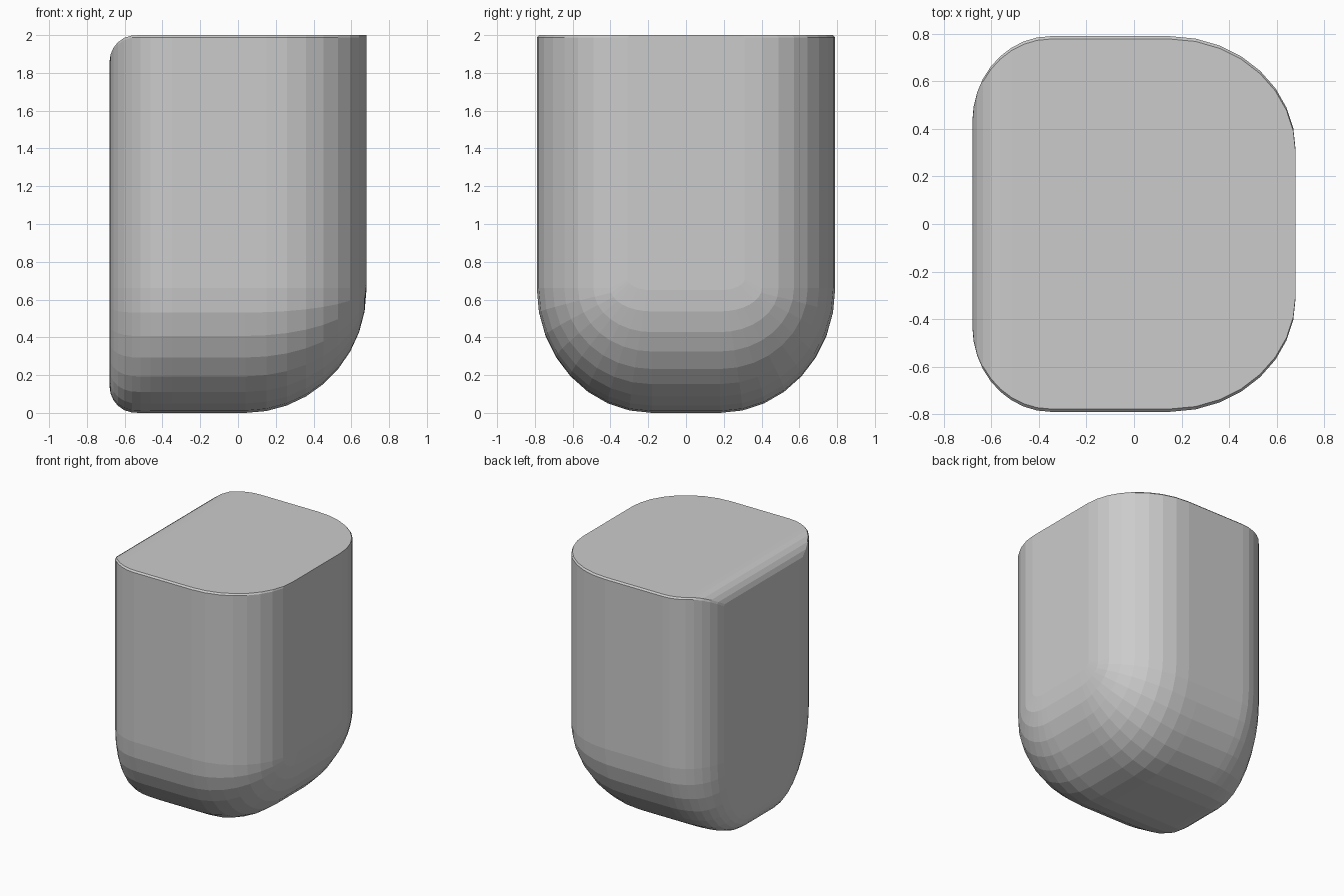
import bpy, bmesh
from math import sin, cos, pi, sqrt

if "Cube" in bpy.data.objects:
    bpy.data.objects.remove(bpy.data.objects["Cube"])


def inset(x, start, rx, r):
    """How far an elliptical fillet has moved inward at distance x past its start."""
    t = min(max((x - start) / rx, 0), 1)
    return r * (1 - sqrt(1 - t * t))


def section(x):
    """U-shaped outline in the y-z plane at position x."""
    side = inset(x, 0.15, 0.53, 0.48) + inset(-x, 0.35, 0.33, 0.36)
    low = inset(x, 0.04, 0.64, 0.65) + inset(-x, 0.54, 0.14, 0.14)
    h = 0.79 - side
    top = 2 - inset(-x, 0.54, 0.14, 0.14)
    ry = max(0.61 - side, 0.06)
    rz = max(0.66 - low, 0.06)
    half = [(h - 0.012, top), (h, top - 0.012)]
    for i in range(9):
        a = i * pi / 16
        half.append((h - ry + ry * cos(a), low + rz - rz * sin(a)))
    return half + [(-y, z) for y, z in reversed(half)]


# Stations along x: tight fillet on the left, broad round on the right
xs = [-0.35 - 0.33 * sin(a * pi / 18) for a in range(9, 0, -1)]
xs += [-0.35, 0.04]
xs += [0.04 + 0.64 * sin(a * pi / 18) for a in range(1, 10)]

bm = bmesh.new()
rings = [[bm.verts.new((x, y, z)) for y, z in section(x)] for x in xs]
n = len(rings[0])
for a, b in zip(rings, rings[1:]):
    for i in range(n):
        j = (i + 1) % n
        bm.faces.new((a[i], a[j], b[j], b[i]))
bm.faces.new(rings[0])
bm.faces.new(rings[-1])
bmesh.ops.recalc_face_normals(bm, faces=bm.faces)

# Rounded block, flat faceted
mesh = bpy.data.meshes.new("rounded_block")
bm.to_mesh(mesh)
bm.free()
block = bpy.data.objects.new("rounded_block", mesh)
bpy.context.collection.objects.link(block)
